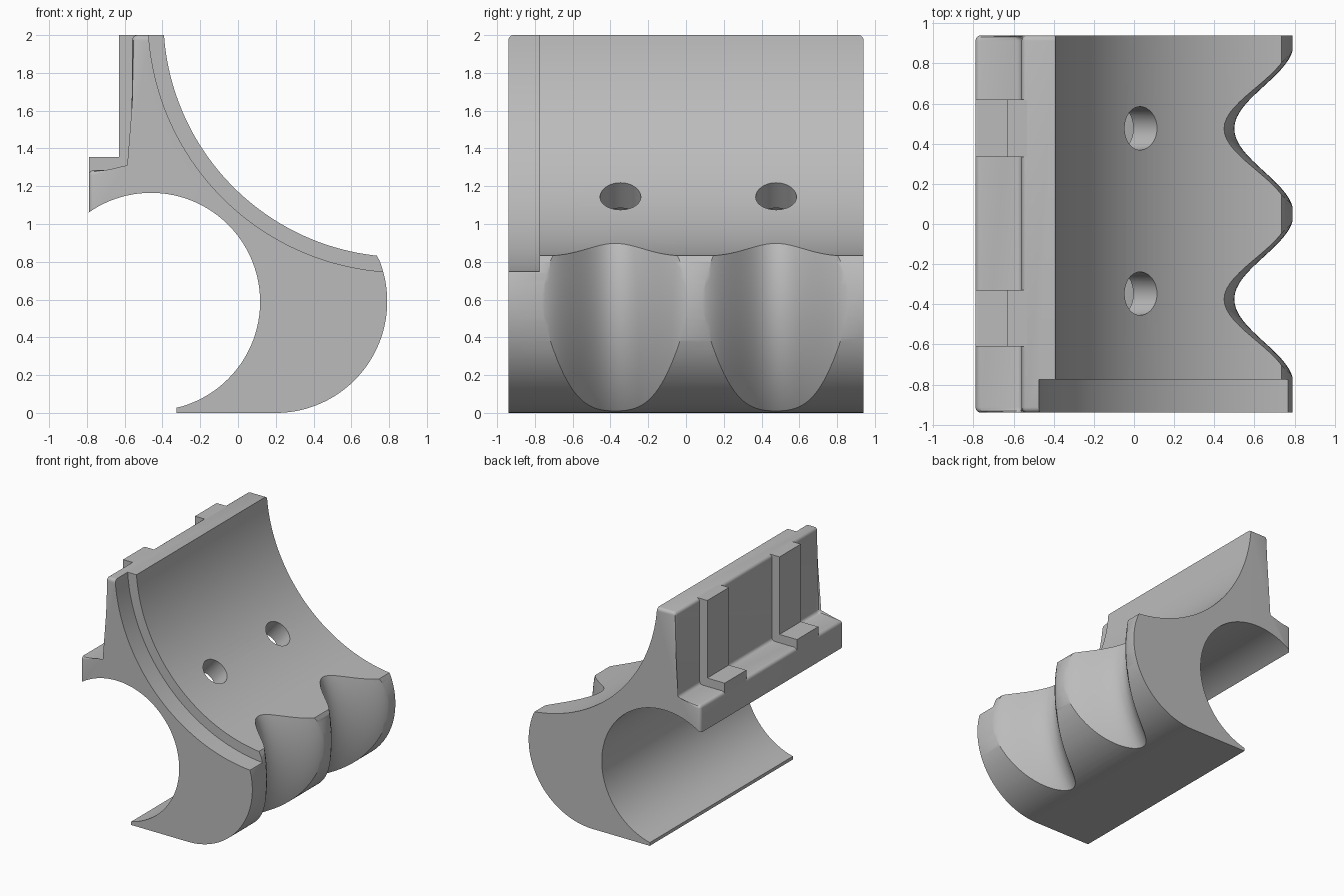
import bpy, bmesh, math
from math import sin, cos, pi, atan2, radians
from mathutils import Matrix, Vector

cube = bpy.data.objects.get("Cube")
if cube:
    bpy.data.objects.remove(cube, do_unlink=True)

GREY = (0.5, 0.5, 0.5, 1)
grey = bpy.data.materials.new("plain_grey")
grey.use_nodes = True
grey.diffuse_color = GREY
grey.node_tree.nodes["Principled BSDF"].inputs["Base Color"].default_value = GREY

HALF = 0.94                               # half length along y
BORE, BORE_R = (-0.46, 0.588), 0.577      # lower left channel
CRADLE, CRADLE_R = (0.87, 2.09), 1.265    # upper right hollow
GRIP, GRIP_R = (0.2, 0.59), 0.59          # outer grip curve


def arc(centre, r, a0, a1, n):
    steps = [a0 + (a1 - a0) * i / n for i in range(n + 1)]
    return [(centre[0] + r * cos(a), centre[1] + r * sin(a)) for a in steps]


def angle_to(centre, x, z):
    return atan2(z - centre[1], x - centre[0])


def finish(bm, name):
    bmesh.ops.recalc_face_normals(bm, faces=bm.faces)
    mesh = bpy.data.meshes.new(name)
    bm.to_mesh(mesh)
    bm.free()
    mesh.materials.append(grey)
    obj = bpy.data.objects.new(name, mesh)
    bpy.context.collection.objects.link(obj)
    return obj


def loft(rings):
    """Join closed rings of points into a capped solid."""
    bm = bmesh.new()
    rows = [[bm.verts.new(p) for p in ring] for ring in rings]
    n = len(rows[0])
    for a, b in zip(rows, rows[1:]):
        for i in range(n):
            j = (i + 1) % n
            bm.faces.new((a[i], a[j], b[j], b[i]))
    bm.faces.new(rows[0])
    bm.faces.new(rows[-1])
    return bm, rows


def prism(points, y0, y1):
    return loft([[(x, y, z) for x, z in points] for y in (y0, y1)])


def cut(target, cutter):
    cutter.hide_render = True
    mod = target.modifiers.new("cut", 'BOOLEAN')
    mod.operation, mod.solver, mod.object = 'DIFFERENCE', 'EXACT', cutter
    bpy.context.view_layer.objects.active = target
    bpy.ops.object.modifier_apply(modifier=mod.name)
    bpy.data.objects.remove(cutter, do_unlink=True)


def smooth(obj):
    bpy.ops.object.select_all(action='DESELECT')
    obj.select_set(True)
    bpy.context.view_layer.objects.active = obj
    bpy.ops.object.shade_smooth_by_angle(angle=radians(30))


# Main body: one cross-section drawn along y
top = angle_to(CRADLE, -0.392, 2) + 2 * pi
tip = angle_to(CRADLE, 0.735, 0.83) + 2 * pi
outline = [(-0.79, 1.285), (-0.56, 1.285), (-0.56, 2)]
outline += arc(CRADLE, CRADLE_R, top, tip, 48)
outline += arc(GRIP, GRIP_R, angle_to(GRIP, 0.739, 0.83), -pi / 2, 48)[1:]
outline += [(-0.325, 0)]
outline += arc(BORE, BORE_R, angle_to(BORE, -0.325, 0.027), angle_to(BORE, -0.79, 1.061), 64)
bm, rows = prism(outline, -HALF, HALF)

# Rounded edges around the shelf and back wall
pairs = [(row[i - 1], row[i]) for row in rows for i in range(4)]
pairs += [(rows[0][i], rows[1][i]) for i in range(3)]
bmesh.ops.bevel(bm, geom=[bm.edges.get(p) for p in pairs], offset=0.03,
                segments=4, profile=0.5, affect='EDGES', clamp_overlap=True)
body = finish(bm, "body")

# Stepped lip at the front of the hollow
bm, _ = prism(arc(CRADLE, 1.346, 0, 2 * pi, 192)[:-1], -1.1, -0.775)
cut(body, finish(bm, "lip_cutter"))

# Two finger grooves swept around the channel axis
FIRST, PITCH, STEPS = -0.375, 0.85, 64
ring_profile = []
for i in range(STEPS + 1):
    y = FIRST - PITCH / 2 + 2 * PITCH * i / STEPS
    ring_profile.append((y, 0.96 + 0.148 * (1 - cos(2 * pi * (y - FIRST) / PITCH))))
ring_profile += [(ring_profile[-1][0], 1.4), (ring_profile[0][0], 1.4)]
rings = []
for i in range(41):
    a = radians(-52 + 80 * i / 40)
    rings.append([(BORE[0] + r * cos(a), y, BORE[1] + r * sin(a)) for y, r in ring_profile])
bm, _ = loft(rings)
cut(body, finish(bm, "groove_cutter"))

# Two slanted holes between hollow and channel
axis = Vector((0.495, 0, 0.56)).normalized()
for y in (-0.347, 0.477):
    bm = bmesh.new()
    place = Matrix.Translation(Vector((BORE[0], y, BORE[1])) + axis * 0.75)
    bmesh.ops.create_cone(bm, cap_ends=True, segments=48, radius1=0.108, radius2=0.108,
                          depth=0.6, matrix=place @ axis.to_track_quat('Z', 'Y').to_matrix().to_4x4())
    cut(body, finish(bm, "hole_cutter"))
smooth(body)

# Raised ribs on the back wall and shelf
rib = [(-0.63, 2), (-0.53, 2), (-0.53, 1.24), (-0.79, 1.24), (-0.79, 1.355), (-0.63, 1.355)]
for name, y0, y1 in (("front_rib", -0.61, -0.33), ("rear_rib", 0.335, 0.62)):
    bm, _ = prism(rib, y0, y1)
    finish(bm, name)
